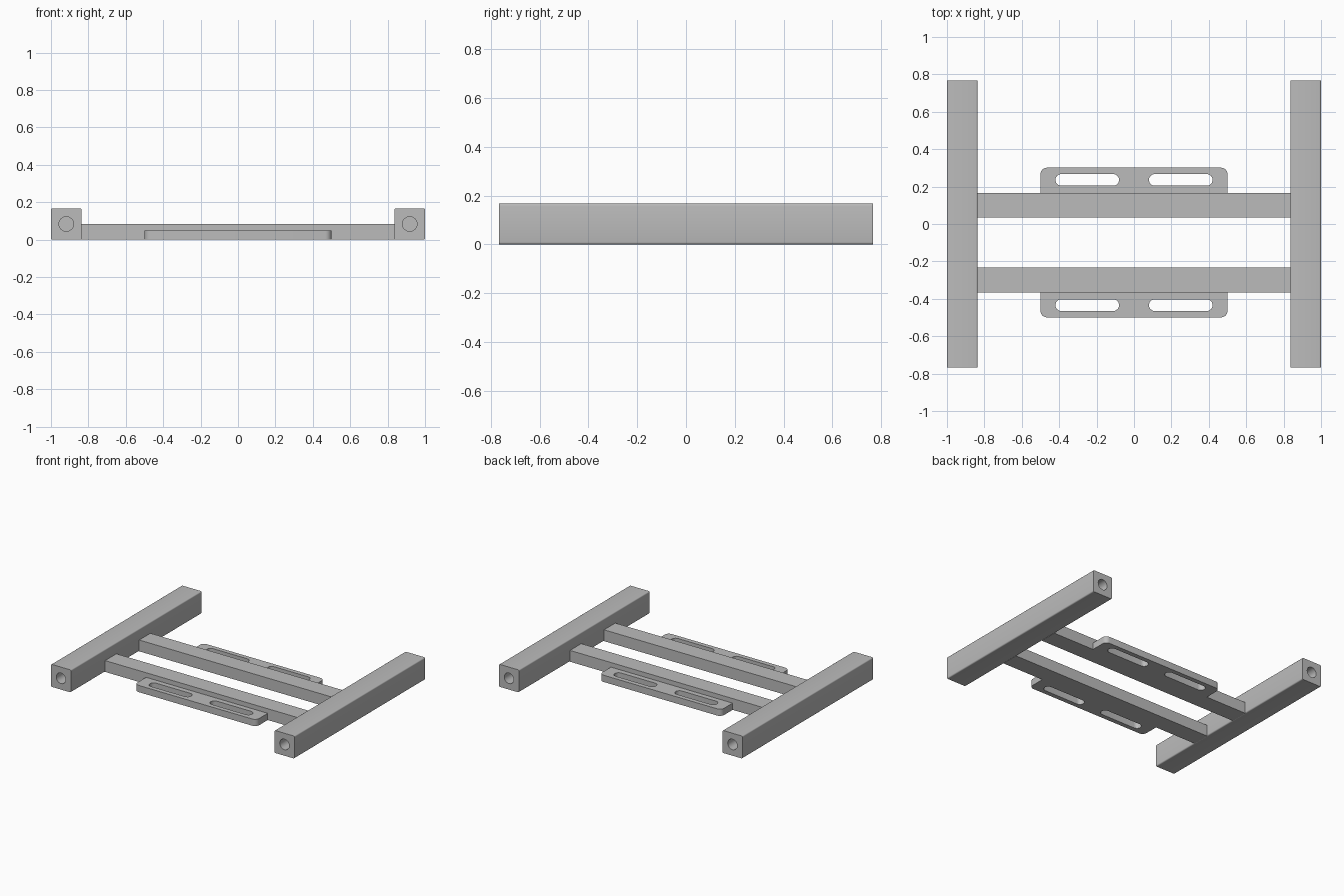
import bpy
import bmesh
from math import cos, sin, pi
from mathutils import Vector

cube = bpy.data.objects.get("Cube")
if cube:
    bpy.data.objects.remove(cube, do_unlink=True)

grey = bpy.data.materials.new("plain grey")
grey.use_nodes = True
colour = (0.5, 0.5, 0.5, 1)
grey.diffuse_color = colour
grey.node_tree.nodes["Principled BSDF"].inputs["Base Color"].default_value = colour


def rounded(u0, u1, v0, v1, radii, steps=6):
    """Rectangle outline with one radius per corner, counter-clockwise from top right."""
    points = []
    corners = ((u1, v1, -1, -1), (u0, v1, 1, -1), (u0, v0, 1, 1), (u1, v0, -1, 1))
    for i, (u, v, su, sv) in enumerate(corners):
        r = radii[i]
        if r == 0:
            points.append((u, v))
            continue
        for k in range(steps + 1):
            a = (i + k / steps) * pi / 2
            points.append((u + su * r + r * cos(a), v + sv * r + r * sin(a)))
    return points


def prism(name, outline, axis, start, end):
    """Extrude an outline along y (outline in x, z) or z (outline in x, y)."""
    bm = bmesh.new()
    if axis == "y":
        base = [bm.verts.new((u, start, v)) for u, v in outline]
        move = Vector((0, end - start, 0))
    else:
        base = [bm.verts.new((u, v, start)) for u, v in outline]
        move = Vector((0, 0, end - start))
    face = bm.faces.new(base)
    result = bmesh.ops.extrude_face_region(bm, geom=[face], use_keep_orig=True)
    top = [g for g in result["geom"] if isinstance(g, bmesh.types.BMVert)]
    bmesh.ops.translate(bm, verts=top, vec=move)
    bmesh.ops.recalc_face_normals(bm, faces=bm.faces)
    mesh = bpy.data.meshes.new(name)
    bm.to_mesh(mesh)
    bm.free()
    mesh.materials.append(grey)
    obj = bpy.data.objects.new(name, mesh)
    bpy.context.collection.objects.link(obj)
    return obj


def activate(obj):
    bpy.ops.object.select_all(action="DESELECT")
    obj.select_set(True)
    bpy.context.view_layer.objects.active = obj


def cut(obj, cutters):
    """Subtract each cutter, then discard it."""
    activate(obj)
    for cutter in cutters:
        cutter.hide_render = True
        mod = obj.modifiers.new("cut", "BOOLEAN")
        mod.operation = "DIFFERENCE"
        mod.solver = "EXACT"
        mod.object = cutter
        bpy.ops.object.modifier_apply(modifier=mod.name)
        bpy.data.objects.remove(cutter, do_unlink=True)


def smooth(obj):
    activate(obj)
    bpy.ops.object.shade_smooth_by_angle(angle=0.6)


# Side rails with a blind round hole in each end
height, half_length, hole_r = 0.167, 0.766, 0.039
for side, sign in (("left", 1), ("right", -1)):
    x0, x1 = sorted((sign * 0.836, sign * 1.0))
    rail = prism(side + "_rail", rounded(x0, x1, 0, height, [0.009] * 4, 4),
                 "y", -half_length, half_length)
    cx, cz = (x0 + x1) / 2, height / 2
    circle = rounded(cx - hole_r, cx + hole_r, cz - hole_r, cz + hole_r, [hole_r * 0.999] * 4, 8)
    cut(rail, [prism("hole_cutter", circle, "y", end * (half_length - 0.16), end * (half_length + 0.05))
               for end in (-1, 1)])
    smooth(rail)

# Crossbars and slotted mounting plates, mirrored about the line between them
middle = -0.099
for place, sign in (("back", 1), ("front", -1)):
    def span(a, b):
        return sorted((middle + sign * a, middle + sign * b))

    prism(place + "_crossbar", rounded(-0.84, 0.84, *span(0.134, 0.266), [0] * 4), "z", 0, 0.084)

    r = 0.034
    radii = [r, r, 0, 0] if sign > 0 else [0, 0, r, r]
    plate = prism(place + "_mounting_plate", rounded(-0.5, 0.5, *span(0.266, 0.4), radii), "z", 0, 0.05)
    cut(plate, [prism("slot_cutter", rounded(min(s * 0.08, s * 0.42), max(s * 0.08, s * 0.42),
                                             *span(0.304, 0.366), [0.0309] * 4), "z", -0.1, 0.1)
                for s in (-1, 1)])
    smooth(plate)
